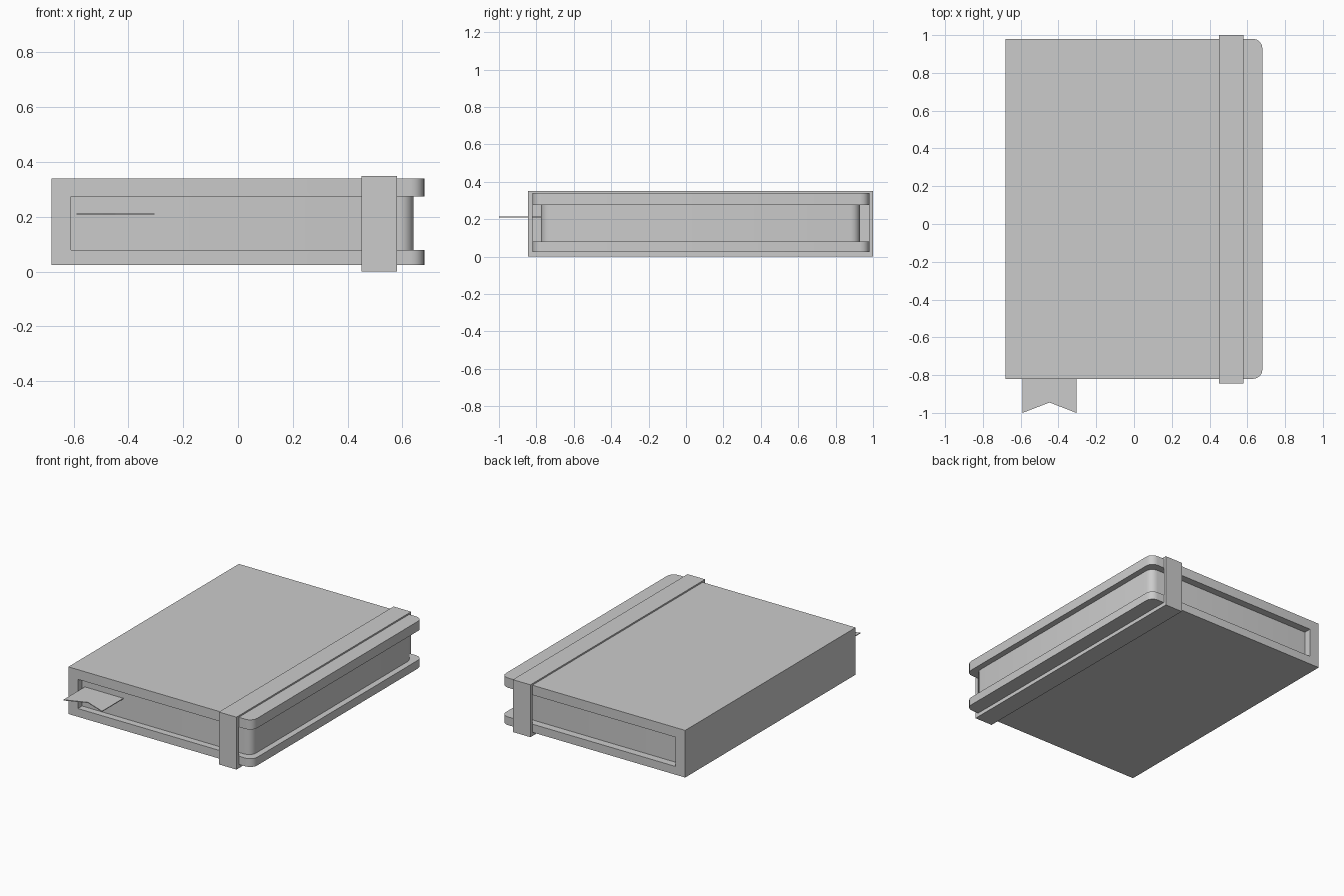
import bpy
import bmesh
from mathutils import Vector

cube = bpy.data.objects.get("Cube")
if cube:
    bpy.data.objects.remove(cube, do_unlink=True)

grey = bpy.data.materials.new("plain grey")
grey.use_nodes = True
colour = (0.6, 0.6, 0.6, 1)
grey.diffuse_color = colour
grey.node_tree.nodes["Principled BSDF"].inputs["Base Color"].default_value = colour


def finish(name, bm):
    bmesh.ops.recalc_face_normals(bm, faces=bm.faces)
    mesh = bpy.data.meshes.new(name)
    bm.to_mesh(mesh)
    bm.free()
    mesh.materials.append(grey)
    obj = bpy.data.objects.new(name, mesh)
    bpy.context.collection.objects.link(obj)
    bpy.ops.object.select_all(action='DESELECT')
    obj.select_set(True)
    bpy.context.view_layer.objects.active = obj
    bpy.ops.object.shade_smooth_by_angle()
    return obj


def extrude(points, offset):
    """Solid made by sweeping a flat outline along an offset."""
    bm = bmesh.new()
    face = bm.faces.new([bm.verts.new(p) for p in points])
    moved = bmesh.ops.extrude_face_region(bm, geom=[face], use_keep_orig=True)
    bmesh.ops.translate(bm, vec=Vector(offset),
                        verts=[v for v in moved["geom"] if isinstance(v, bmesh.types.BMVert)])
    return bm


def round_fore_corners(bm, x, radius):
    """Round the upright corner edges on the opening side."""
    edges = [e for e in bm.edges
             if all(abs(v.co.x - x) < 1e-4 for v in e.verts)
             and abs(e.verts[0].co.z - e.verts[1].co.z) > 0.01]
    bmesh.ops.bevel(bm, geom=edges, offset=radius, segments=4, profile=0.5, affect='EDGES')


# Cover: two boards and the spine as one C-shaped profile
front, back = -0.82, 0.98
left, right = -0.68, 0.68
bottom, top = 0.025, 0.34
low, high, spine = 0.08, 0.275, -0.61
outline = [(left, bottom), (right, bottom), (right, low), (spine, low),
           (spine, high), (right, high), (right, top), (left, top)]
cover = extrude([(x, front, z) for x, z in outline], (0, back - front, 0))
round_fore_corners(cover, right, 0.05)
finish("cover", cover)

# Page block, set in from the cover edges
pages = extrude([(spine, -0.775, low), (0.64, -0.775, low),
                 (0.64, 0.93, low), (spine, 0.93, low)], (0, 0, high - low))
round_fore_corners(pages, 0.64, 0.05)
finish("page_block", pages)

# Elastic band: a flat loop around the closed book
band = bmesh.new()
loops = []
for x in (0.45, 0.58):
    for y0, y1, z0, z1 in ((-0.845, 1.0, 0, 0.35), (front, back, bottom, top)):
        loops.append([band.verts.new((x, y, z))
                      for y, z in ((y0, z0), (y1, z0), (y1, z1), (y0, z1))])
for a, b in ((0, 1), (2, 3), (0, 2), (1, 3)):
    for i in range(4):
        j = (i + 1) % 4
        band.faces.new((loops[a][i], loops[a][j], loops[b][j], loops[b][i]))
finish("elastic_band", band)

# Ribbon bookmark with a notched end
ribbon = extrude([(x, y, 0.208) for x, y in
                  ((-0.59, -0.76), (-0.59, -1), (-0.447, -0.945),
                   (-0.305, -1), (-0.305, -0.76))], (0, 0, 0.005))
finish("ribbon_bookmark", ribbon)
